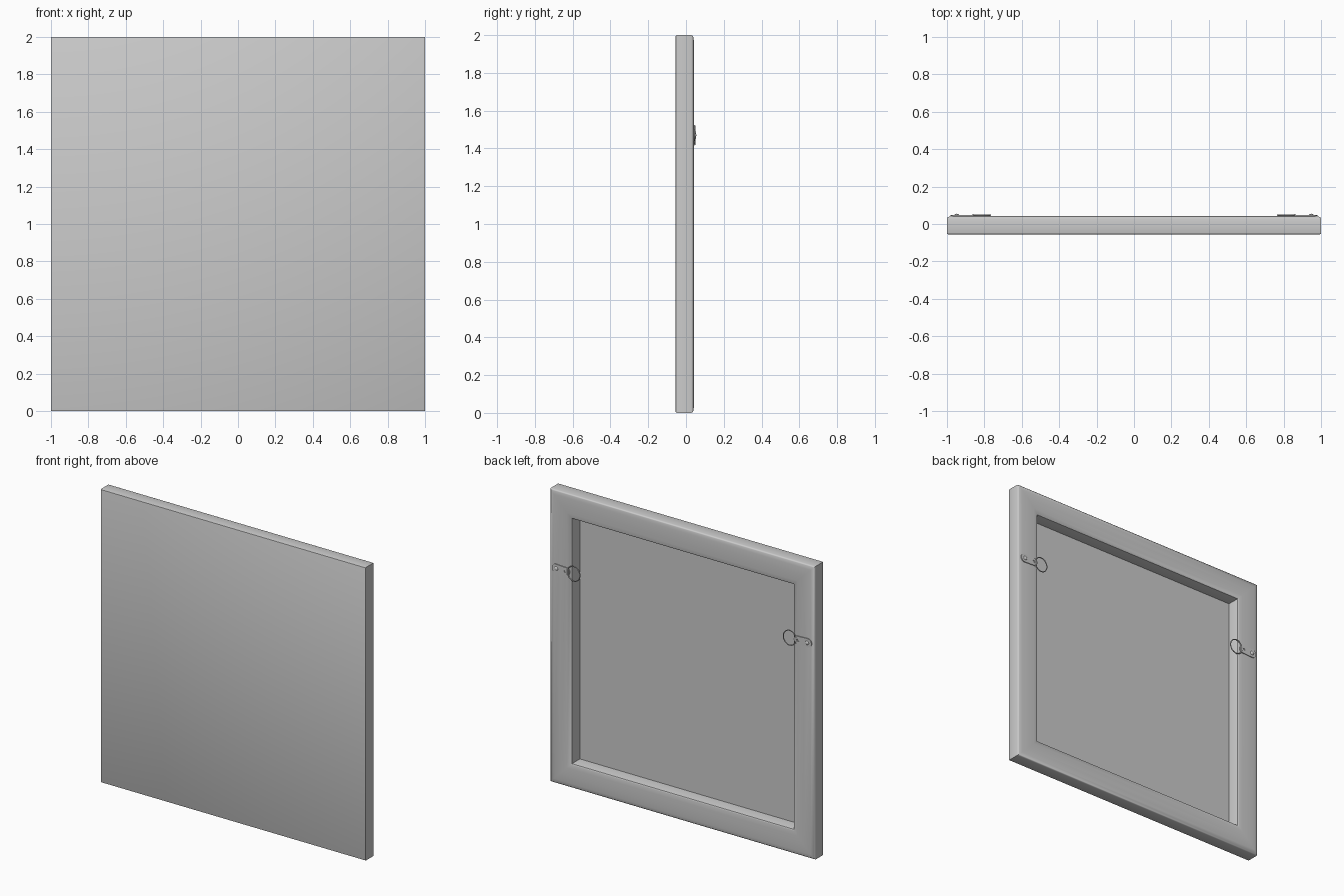
import bpy, bmesh, math

if "Cube" in bpy.data.objects:
    bpy.data.objects.remove(bpy.data.objects["Cube"])

grey = bpy.data.materials.new("canvas_grey")
grey.diffuse_color = (0.6, 0.6, 0.6, 1)
grey.use_nodes = True
grey.node_tree.nodes["Principled BSDF"].inputs["Base Color"].default_value = grey.diffuse_color


def finish(ob, name, angle=40):
    ob.name = name
    ob.data.materials.clear()
    ob.data.materials.append(grey)
    bpy.ops.object.select_all(action='DESELECT')
    ob.select_set(True)
    bpy.context.view_layer.objects.active = ob
    bpy.ops.object.shade_smooth_by_angle(angle=math.radians(angle))


# Stretched canvas: square loops (inset, y) from the front round to the recess
profile = [(0.006, -0.055), (0.002, -0.053), (0.0, -0.048),
           (0.0, 0.028), (0.002, 0.034), (0.008, 0.038), (0.03, 0.0415),
           (0.08, 0.043), (0.13, 0.0415), (0.155, 0.038), (0.163, 0.033),
           (0.165, 0.026), (0.165, -0.049)]
bm = bmesh.new()
loops = []
for inset, y in profile:
    r = 1 - inset
    loops.append([bm.verts.new((sx * r, y, 1 + sz * r))
                  for sx, sz in ((-1, -1), (1, -1), (1, 1), (-1, 1))])
for a, b in zip(loops, loops[1:]):
    for i in range(4):
        j = (i + 1) % 4
        bm.faces.new((a[i], a[j], b[j], b[i]))
bm.faces.new(loops[0])
bm.faces.new(loops[-1])
bmesh.ops.recalc_face_normals(bm, faces=bm.faces)
mesh = bpy.data.meshes.new("canvas")
bm.to_mesh(mesh)
bm.free()
canvas = bpy.data.objects.new("stretched_canvas", mesh)
bpy.context.collection.objects.link(canvas)
finish(canvas, "stretched_canvas")


def circle(cx, r, n=20):
    return [(cx + r * math.cos(2 * math.pi * k / n), r * math.sin(2 * math.pi * k / n))
            for k in range(n)]


def plate_outline():
    # wide rounded outer end tapering to the ring end
    arc = lambda cx, r, a0: [(cx + r * math.cos(a0 + math.pi * k / 12),
                              r * math.sin(a0 + math.pi * k / 12)) for k in range(13)]
    return arc(0.95, 0.03, -math.pi / 2) + arc(0.872, 0.026, math.pi / 2)


Z = 1.47
for s, side in ((-1, "left"), (1, "right")):
    # Hanger plate with two holes
    cu = bpy.data.curves.new("plate", 'CURVE')
    cu.dimensions = '2D'
    cu.fill_mode = 'BOTH'
    cu.extrude = 0.003
    for pts in (plate_outline(), circle(0.947, 0.011), circle(0.878, 0.009)):
        sp = cu.splines.new('POLY')
        sp.points.add(len(pts) - 1)
        for p, (x, z) in zip(sp.points, pts):
            p.co = (s * x, z, 0, 1)
        sp.use_cyclic_u = True
    ob = bpy.data.objects.new("plate", cu)
    ob.location = (0, 0.0445, Z)
    ob.rotation_euler = (math.pi / 2, 0, 0)
    bpy.context.collection.objects.link(ob)
    bpy.ops.object.select_all(action='DESELECT')
    ob.select_set(True)
    bpy.context.view_layer.objects.active = ob
    bpy.ops.object.convert(target='MESH')
    finish(bpy.context.object, side + "_hanger_plate")

    # Screw head
    bpy.ops.mesh.primitive_uv_sphere_add(segments=20, ring_count=10, radius=1,
                                         location=(s * 0.947, 0.045, Z))
    bpy.context.object.scale = (0.014, 0.01, 0.014)
    finish(bpy.context.object, side + "_hanger_screw")

    # Folded hinge that holds the ring
    bpy.ops.mesh.primitive_cylinder_add(vertices=16, radius=0.0055, depth=0.04,
                                        location=(s * 0.857, 0.047, Z))
    finish(bpy.context.object, side + "_hanger_hinge")

    # Oval wire ring
    bpy.ops.mesh.primitive_torus_add(major_segments=40, minor_segments=8,
                                     major_radius=0.05, minor_radius=0.0035,
                                     location=(s * 0.815, 0.047, Z),
                                     rotation=(math.pi / 2, 0, 0))
    bpy.context.object.scale = (0.95, 1.0, 1.0)
    finish(bpy.context.object, side + "_hanger_ring", 80)
